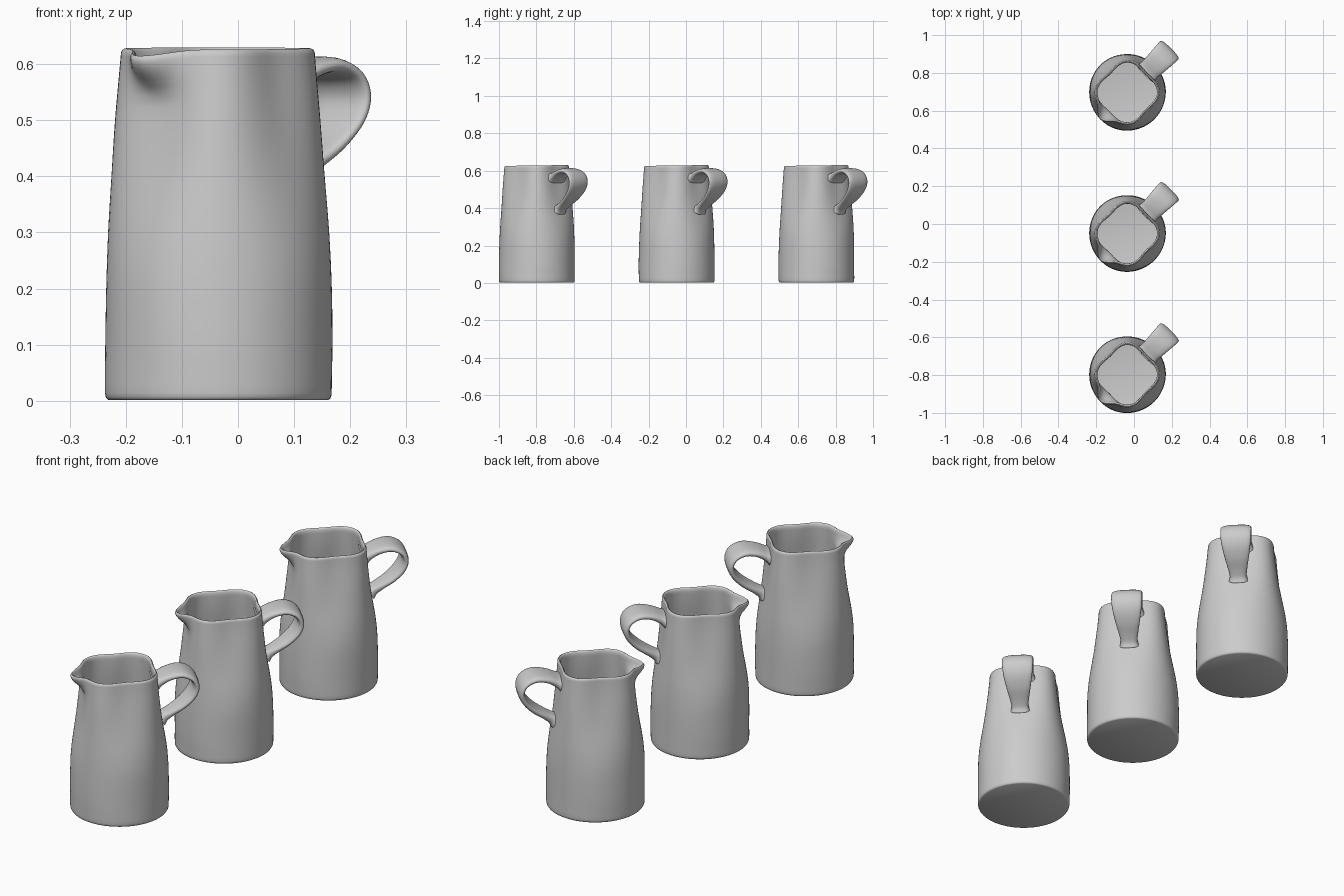
import bpy, bmesh, math
from mathutils import Vector

if "Cube" in bpy.data.objects:
    bpy.data.objects.remove(bpy.data.objects["Cube"])

SEG = 96
CX = -0.035                        # jug axis in x
ROWS = (-0.7975, -0.05, 0.6975)    # jug axes in y
HANDLE, SPOUT = math.radians(45), math.radians(225)


def smoothstep(a, b, v):
    t = min(1, max(0, (v - a) / (b - a)))
    return t * t * (3 - 2 * t)


def spline(points, steps):
    """Catmull-Rom through tuples of any length."""
    pts = [points[0]] + list(points) + [points[-1]]
    out = []
    for i in range(1, len(pts) - 2):
        p0, p1, p2, p3 = pts[i - 1:i + 3]
        for s in range(steps):
            t = s / steps
            out.append(tuple(0.5 * (2 * b + (c - a) * t + (2 * a - 5 * b + 4 * c - d) * t * t
                             + (3 * b - a - 3 * c + d) * t ** 3)
                             for a, b, c, d in zip(p0, p1, p2, p3)))
    out.append(tuple(points[-1]))
    return out


def loft(name, rings):
    """Skin closed rings of points and cap both ends."""
    bm = bmesh.new()
    rows = [[bm.verts.new(p) for p in ring] for ring in rings]
    n = len(rows[0])
    for a, b in zip(rows, rows[1:]):
        for i in range(n):
            bm.faces.new((a[i], a[(i + 1) % n], b[(i + 1) % n], b[i]))
    bm.faces.new(rows[0][::-1])
    bm.faces.new(rows[-1])
    bmesh.ops.recalc_face_normals(bm, faces=bm.faces)
    mesh = bpy.data.meshes.new(name)
    bm.to_mesh(mesh)
    bm.free()
    return mesh


def body_ring(r, z):
    """Round at the foot, soft square at the mouth, pulled out into a spout."""
    square = smoothstep(0.2, 0.6, z)
    pull = smoothstep(0.53, 0.625, z)
    ring = []
    for i in range(SEG):
        a = math.tau * i / SEG
        rr = r * (1 - square * 0.085 * (1 - math.cos(4 * a)))
        g = math.exp(-((a - SPOUT) / 0.23) ** 2 / 2)
        rr += 0.062 * pull * g
        rr += 0.0012 * math.sin(3 * a + 9 * z) * smoothstep(0.02, 0.1, z)
        zz = z - 0.012 * pull * g + 0.002 * pull * math.sin(a)
        ring.append((rr * math.cos(a), rr * math.sin(a), zz))
    return ring


# Body: outer wall, rolled rim, inner wall, floor
outer = spline([(0.202, 0.014), (0.2025, 0.1), (0.201, 0.2), (0.197, 0.3), (0.190, 0.4),
                (0.183, 0.5), (0.176, 0.58), (0.173, 0.615)], 4)
rim = [(0.1725, 0.621), (0.170, 0.6255), (0.166, 0.628), (0.162, 0.6265), (0.159, 0.622)]
inner = spline([(0.158, 0.61), (0.161, 0.56), (0.167, 0.48), (0.177, 0.35), (0.184, 0.2),
                (0.185, 0.05), (0.175, 0.03)], 4)
foot = [(0.195, 0.001), (0.1985, 0.003), (0.201, 0.007)]
body = loft("jug_body", [body_ring(r, z) for r, z in foot + outer + rim + inner])


# Handle: strap swept along (radius, height, width, thickness), flared where it joins
path = spline([(0.142, 0.560, 0.135, 0.060), (0.165, 0.572, 0.118, 0.042),
               (0.205, 0.591, 0.122, 0.033), (0.255, 0.598, 0.130, 0.030),
               (0.298, 0.578, 0.136, 0.028), (0.314, 0.540, 0.136, 0.027),
               (0.300, 0.497, 0.128, 0.027), (0.262, 0.455, 0.108, 0.028),
               (0.215, 0.422, 0.085, 0.032), (0.185, 0.402, 0.075, 0.042),
               (0.168, 0.388, 0.085, 0.060)], 5)
out_dir = Vector((math.cos(HANDLE), math.sin(HANDLE), 0))
side = Vector((-out_dir.y, out_dir.x, 0))
up = Vector((0, 0, 1))


def power(v, e):
    return math.copysign(abs(v) ** e, v)


rings = []
for i, (r, z, w, t) in enumerate(path):
    a, b = path[max(i - 1, 0)], path[min(i + 1, len(path) - 1)]
    dr, dz = b[0] - a[0], b[1] - a[1]
    length = math.hypot(dr, dz)
    normal = (out_dir * -dz + up * dr) / length
    centre = out_dir * r + up * z
    ring = []
    for k in range(24):
        q = math.tau * k / 24
        ring.append(centre + side * (w / 2 * power(math.cos(q), 0.7))
                    + normal * (t / 2 * power(math.sin(q), 0.8)))
    rings.append(ring)
handle = loft("jug_handle", rings)

# Three identical jugs in a row
for number, y in enumerate(ROWS, 1):
    for part in (body, handle):
        obj = bpy.data.objects.new(f"{part.name}_{number}", part.copy())
        obj.location = (CX, y, 0)
        bpy.context.collection.objects.link(obj)
        bpy.ops.object.select_all(action='DESELECT')
        obj.select_set(True)
        bpy.context.view_layer.objects.active = obj
        bpy.ops.object.shade_smooth_by_angle(angle=math.radians(50))
